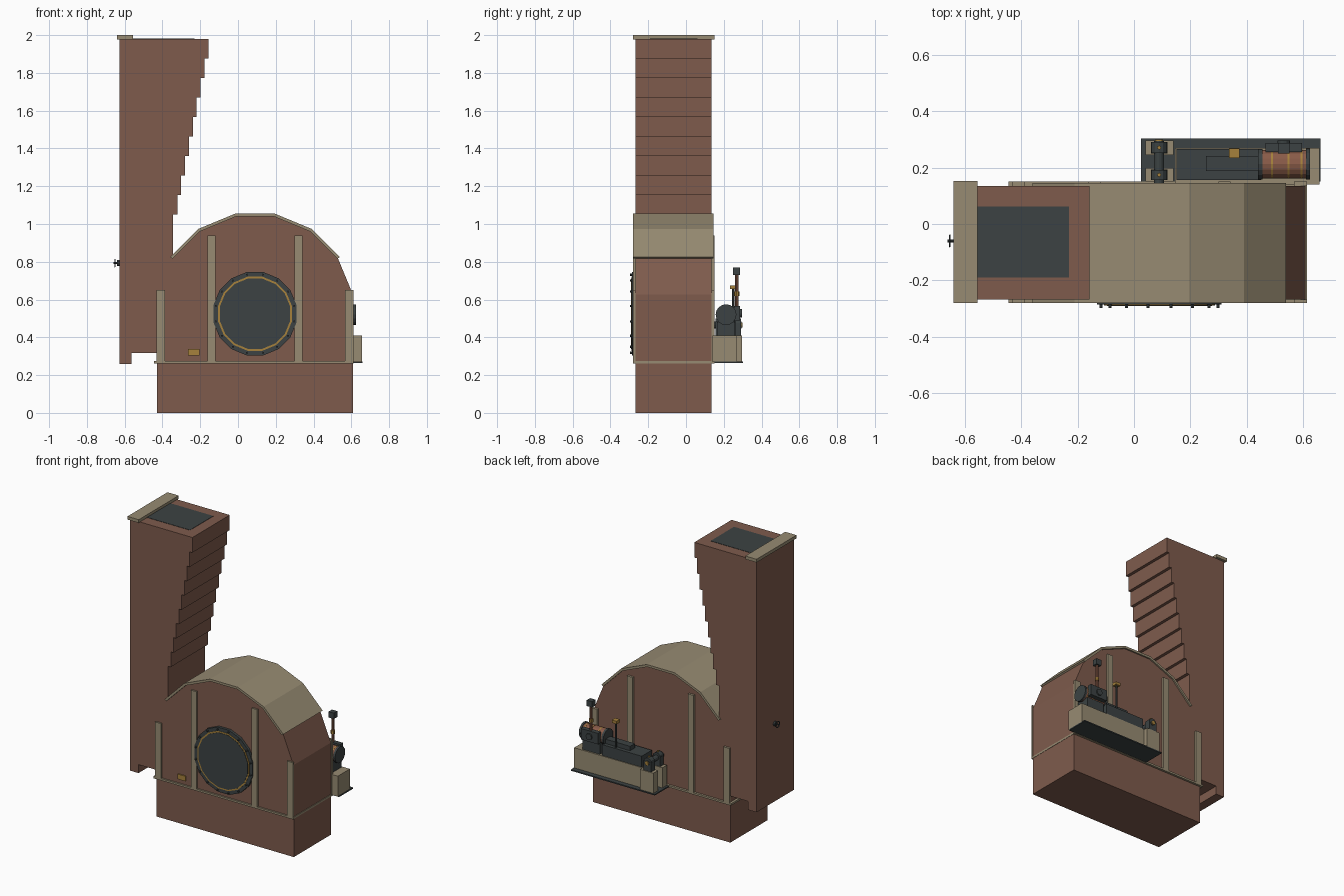
import bpy, bmesh
from math import sin, cos, radians, pi
from mathutils import Vector

if "Cube" in bpy.data.objects:
    bpy.data.objects.remove(bpy.data.objects["Cube"])


def material(name, rgb):
    m = bpy.data.materials.new(name)
    m.use_nodes = True
    m.diffuse_color = (*rgb, 1)
    m.node_tree.nodes["Principled BSDF"].inputs["Base Color"].default_value = (*rgb, 1)
    return m


BROWN = material("red brown steel", (0.21, 0.105, 0.073))
TAN = material("tan steel", (0.31, 0.26, 0.17))
DARK = material("dark grey", (0.045, 0.055, 0.056))
BRASS = material("brass", (0.38, 0.22, 0.045))
COPPER = material("copper brown", (0.25, 0.105, 0.065))


def finish(name, bm, mat):
    bmesh.ops.recalc_face_normals(bm, faces=bm.faces)
    mesh = bpy.data.meshes.new(name)
    bm.to_mesh(mesh)
    bm.free()
    mesh.materials.append(mat)
    obj = bpy.data.objects.new(name, mesh)
    bpy.context.collection.objects.link(obj)
    return obj


def box(name, mat, x, y, z):
    """Box from (min, max) pairs."""
    bm = bmesh.new()
    bmesh.ops.create_cube(bm, size=1)
    for v in bm.verts:
        v.co = [lo + (c + 0.5) * (hi - lo) for c, (lo, hi) in zip(v.co, (x, y, z))]
    return finish(name, bm, mat)


def prism(name, mat, profile, y):
    """Extrude an x-z profile along y."""
    bm = bmesh.new()
    face = bm.faces.new([bm.verts.new((px, y[0], pz)) for px, pz in profile])
    new = bmesh.ops.extrude_face_region(bm, geom=[face])["geom"]
    moved = [g for g in new if isinstance(g, bmesh.types.BMVert)]
    bmesh.ops.translate(bm, verts=moved, vec=(0, y[1] - y[0], 0))
    return finish(name, bm, mat)


def rod(name, mat, start, end, radius, sides=12):
    """Cylinder between two points."""
    a, b = Vector(start), Vector(end)
    bm = bmesh.new()
    bmesh.ops.create_cone(bm, cap_ends=True, segments=sides, radius1=radius,
                          radius2=radius, depth=(b - a).length)
    bmesh.ops.rotate(bm, verts=bm.verts, matrix=Vector((0, 0, 1)).rotation_difference(b - a).to_matrix())
    bmesh.ops.translate(bm, verts=bm.verts, vec=(a + b) / 2)
    return finish(name, bm, mat)


CX, CZ = 0.09, 0.525
FRONT, BACK = -0.268, 0.135


def arc(radius, first, last):
    """Corners of a sixteen-sided scroll, angles measured from the top."""
    return [(CX + radius * sin(radians(22.5 * i + 11.25)),
             CZ + radius * cos(radians(22.5 * i + 11.25))) for i in range(first, last + 1)]


# Plinth, flange and fan housing
box("plinth", BROWN, (-0.43, 0.61), (FRONT, BACK), (0, 0.265))
box("base_flange", TAN, (-0.445, 0.612), (-0.28, 0.15), (0.262, 0.275))
scroll = arc(0.528, -4, 3)
prism("fan_housing", BROWN, [(scroll[0][0], 0.27)] + scroll + [(scroll[-1][0], 0.27)], (FRONT, BACK))
prism("roof_cover", TAN, arc(0.54, -3, 2) + arc(0.524, -3, 2)[::-1], (-0.28, 0.145))

# Vertical stiffeners on both faces, mirrored about the housing centre
for side, ys in (("front", (-0.28, FRONT)), ("back", (BACK, 0.15))):
    for offset, width, top in ((0.23, 0.042, 0.94), (0.5, 0.045, 0.65)):
        for sign in (-1, 1):
            x = CX + sign * offset
            box(side + "_stiffener", TAN, (x - width / 2, x + width / 2), ys, (0.265, top))

# Discharge chute with stepped inner side
STEPS, DX, DZ = 9, 0.0205, 0.1033
chute = [(-0.43, 0.318), (-0.565, 0.318), (-0.565, 0.26), (-0.628, 0.26), (-0.628, 1.98)]
for i in range(STEPS):
    x = -0.157 - i * DX
    z = 1.98 - i * DZ
    chute += [(x, z), (x, z - DZ)]
chute += [(-0.343, 1.98 - STEPS * DZ), (-0.343, 0.8)]
prism("chute", BROWN, chute, (FRONT, BACK))
box("chute_opening", DARK, (-0.56, -0.23), (-0.19, 0.062), (1.976, 1.982))
box("chute_top_bar", TAN, (-0.64, -0.555), (-0.28, 0.152), (1.978, 2.0))

# Hand wheel on the outer side of the chute
rod("hand_wheel_stem", DARK, (-0.62, -0.06, 0.793), (-0.66, -0.06, 0.793), 0.005, 8)
rod("hand_wheel_boss", DARK, (-0.62, -0.06, 0.793), (-0.64, -0.06, 0.793), 0.016, 10)
bpy.ops.mesh.primitive_torus_add(major_radius=0.02, minor_radius=0.003, major_segments=16,
                                 minor_segments=6, location=(-0.652, -0.06, 0.793),
                                 rotation=(0, pi / 2, 0))
bpy.context.object.name = "hand_wheel_rim"
bpy.context.object.data.materials.append(DARK)

# Round inlet cover
for name, mat, radius, y in (("inlet_flange", DARK, 0.225, -0.286), ("inlet_ring", BRASS, 0.2, -0.288),
                             ("inlet_cover", DARK, 0.19, -0.29)):
    prism(name, mat, arc(radius, 0, 15), (y, -0.26))
for bx, bz in arc(0.211, 0, 15):
    rod("inlet_bolt", DARK, (bx, -0.284, bz), (bx, -0.297, bz), 0.006, 6)
box("name_plate", BRASS, (-0.265, -0.205), (-0.276, -0.266), (0.303, 0.337))

# Drive pedestal and bearing posts
box("drive_pedestal", TAN, (0.145, 0.657), (0.14, 0.27), (0.27, 0.41))
box("drive_base_plate", DARK, (0.025, 0.66), (0.15, 0.302), (0.264, 0.272))
for y in ((0.15, 0.198), (0.245, 0.296)):
    mid = sum(y) / 2
    box("bearing_post", TAN, (0.04, 0.14), y, (0.27, 0.41))
    box("bearing_block", DARK, (0.06, 0.118), (y[0] + 0.005, y[1] - 0.005), (0.41, 0.475))
    rod("bearing_cap", DARK, (0.089, y[0] + 0.006, 0.47), (0.089, y[1] - 0.006, 0.47), 0.029)
    rod("bearing_grease_cup", BRASS, (0.089, mid, 0.49), (0.089, mid, 0.507), 0.007, 8)
rod("drive_shaft", DARK, (0.089, 0.1, 0.465), (0.089, 0.294, 0.465), 0.018)
rod("shaft_end", BRASS, (0.089, 0.29, 0.465), (0.089, 0.3, 0.465), 0.014)

# Gearbox
box("gearbox", DARK, (0.15, 0.45), (0.155, 0.265), (0.41, 0.485))
box("gearbox_cover", DARK, (0.255, 0.44), (0.188, 0.24), (0.485, 0.515))
rod("oil_pipe", DARK, (0.355, 0.25, 0.48), (0.355, 0.25, 0.655), 0.007, 8)
box("oil_pipe_cap", BRASS, (0.337, 0.373), (0.233, 0.268), (0.655, 0.675))

# Motor with bands and end covers
MY, MZ = 0.212, 0.52
box("motor_foot", DARK, (0.47, 0.6), (0.165, 0.26), (0.408, 0.48))
for name, mat, x0, x1, r in (("motor_body", COPPER, 0.45, 0.61, 0.05),
                             ("motor_inner_cover", DARK, 0.44, 0.455, 0.054),
                             ("motor_outer_cover", DARK, 0.61, 0.624, 0.055),
                             ("motor_band", BRASS, 0.486, 0.493, 0.0515),
                             ("motor_band", BRASS, 0.543, 0.55, 0.0515),
                             ("motor_band", BRASS, 0.59, 0.597, 0.0515)):
    rod(name, mat, (x0, MY, MZ), (x1, MY, MZ), r, 16)

# Terminal box and conduit beside the motor
box("terminal_box", DARK, (0.465, 0.595), (0.255, 0.287), (0.49, 0.565))
rod("terminal_knob", DARK, (0.53, 0.28, 0.527), (0.53, 0.296, 0.527), 0.022)
rod("conduit", COPPER, (0.53, 0.268, 0.56), (0.53, 0.268, 0.74), 0.009, 8)
rod("conduit_collar", BRASS, (0.53, 0.268, 0.62), (0.53, 0.268, 0.642), 0.014, 8)
box("conduit_cap", DARK, (0.51, 0.55), (0.25, 0.287), (0.73, 0.77))
